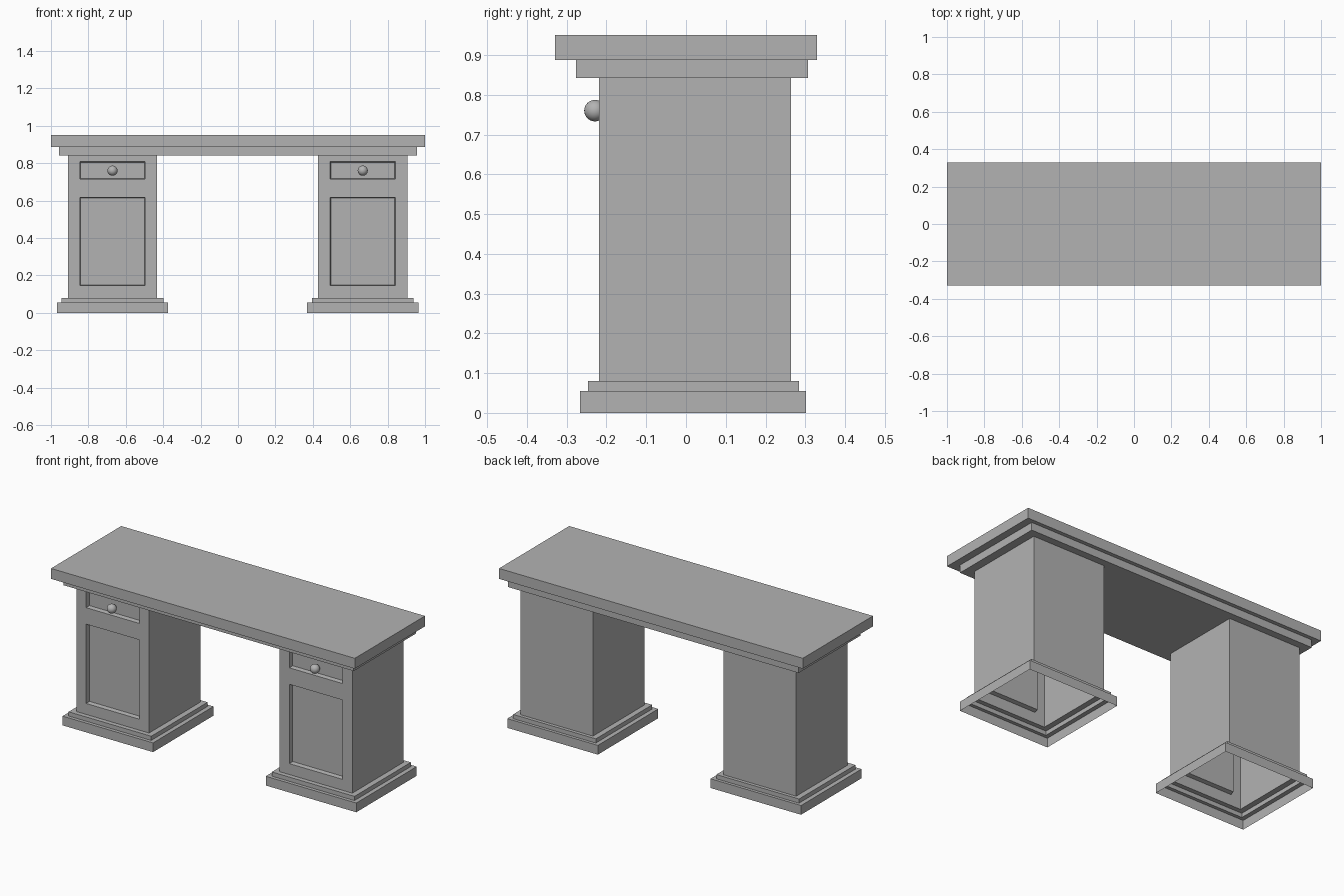
import bpy
import bmesh
from mathutils import Vector

cube = bpy.data.objects.get("Cube")
if cube:
    bpy.data.objects.remove(cube, do_unlink=True)

# Single grey paint
GREY = (0.45, 0.45, 0.45, 1)
paint = bpy.data.materials.new("grey_paint")
paint.use_nodes = True
paint.diffuse_color = GREY
paint.node_tree.nodes["Principled BSDF"].inputs["Base Color"].default_value = GREY


def add_object(name, bm, x=0.0):
    mesh = bpy.data.meshes.new(name)
    bm.to_mesh(mesh)
    bm.free()
    mesh.materials.append(paint)
    obj = bpy.data.objects.new(name, mesh)
    obj.location.x = x
    bpy.context.collection.objects.link(obj)
    return obj


def stepped_shell(levels):
    """Stack rectangular rings (half width, front y, back y, z) into a shell."""
    bm = bmesh.new()
    rings = [[bm.verts.new((x, y, z)) for x, y in ((-w, f), (w, f), (w, b), (-w, b))]
             for w, f, b, z in levels]
    for low, high in zip(rings, rings[1:]):
        for i in range(4):
            j = (i + 1) % 4
            bm.faces.new((low[i], low[j], high[j], high[i]))
    bm.normal_update()
    return bm, rings


def tabletop():
    bm, rings = stepped_shell([
        (0.956, -0.277, 0.307, 0.842), (0.956, -0.277, 0.307, 0.888),
        (1.0, -0.33, 0.33, 0.888), (1.0, -0.33, 0.33, 0.95)])
    bm.faces.new(rings[0][::-1])
    bm.faces.new(rings[-1])
    add_object("tabletop", bm)


def pedestal(side, x):
    # Open-bottomed cabinet on a two-step plinth
    front = -0.219
    bm, rings = stepped_shell([
        (0.298, -0.266, 0.302, 0), (0.298, -0.266, 0.302, 0.055),
        (0.272, -0.246, 0.284, 0.055), (0.272, -0.246, 0.284, 0.08),
        (0.239, front, 0.264, 0.08), (0.239, front, 0.264, 0.842)])

    # Split the front into a grid, then sink the drawer and door panels
    def on_front(face):
        return all(abs(v.co.y - front) < 1e-4 for v in face.verts)

    cuts = [("x", p) for p in (-0.175, 0.175)]
    cuts += [("z", p) for p in (0.145, 0.617, 0.715, 0.809)]
    for axis, p in cuts:
        faces = [f for f in bm.faces if on_front(f)]
        geom = set(faces)
        for f in faces:
            geom.update(f.edges, f.verts)
        point = Vector((p, 0, 0)) if axis == "x" else Vector((0, 0, p))
        bmesh.ops.bisect_plane(bm, geom=list(geom), plane_co=point,
                               plane_no=point.normalized())
    panels = []
    for f in bm.faces:
        c = f.calc_center_median()
        if on_front(f) and abs(c.x) < 0.1 and (0.2 < c.z < 0.6 or 0.73 < c.z < 0.8):
            panels.append(f)
    bm.normal_update()
    bmesh.ops.inset_individual(bm, faces=panels, thickness=0.006, depth=-0.025)
    add_object(side + "_pedestal", bm, x)

    # Round drawer knob
    bm = bmesh.new()
    bmesh.ops.create_uvsphere(bm, u_segments=24, v_segments=16, radius=0.027)
    bmesh.ops.translate(bm, verts=bm.verts, vec=(0, -0.229, 0.76))
    for f in bm.faces:
        f.smooth = True
    add_object(side + "_drawer_knob", bm, x)


tabletop()
pedestal("right", -0.671)
pedestal("left", 0.667)
